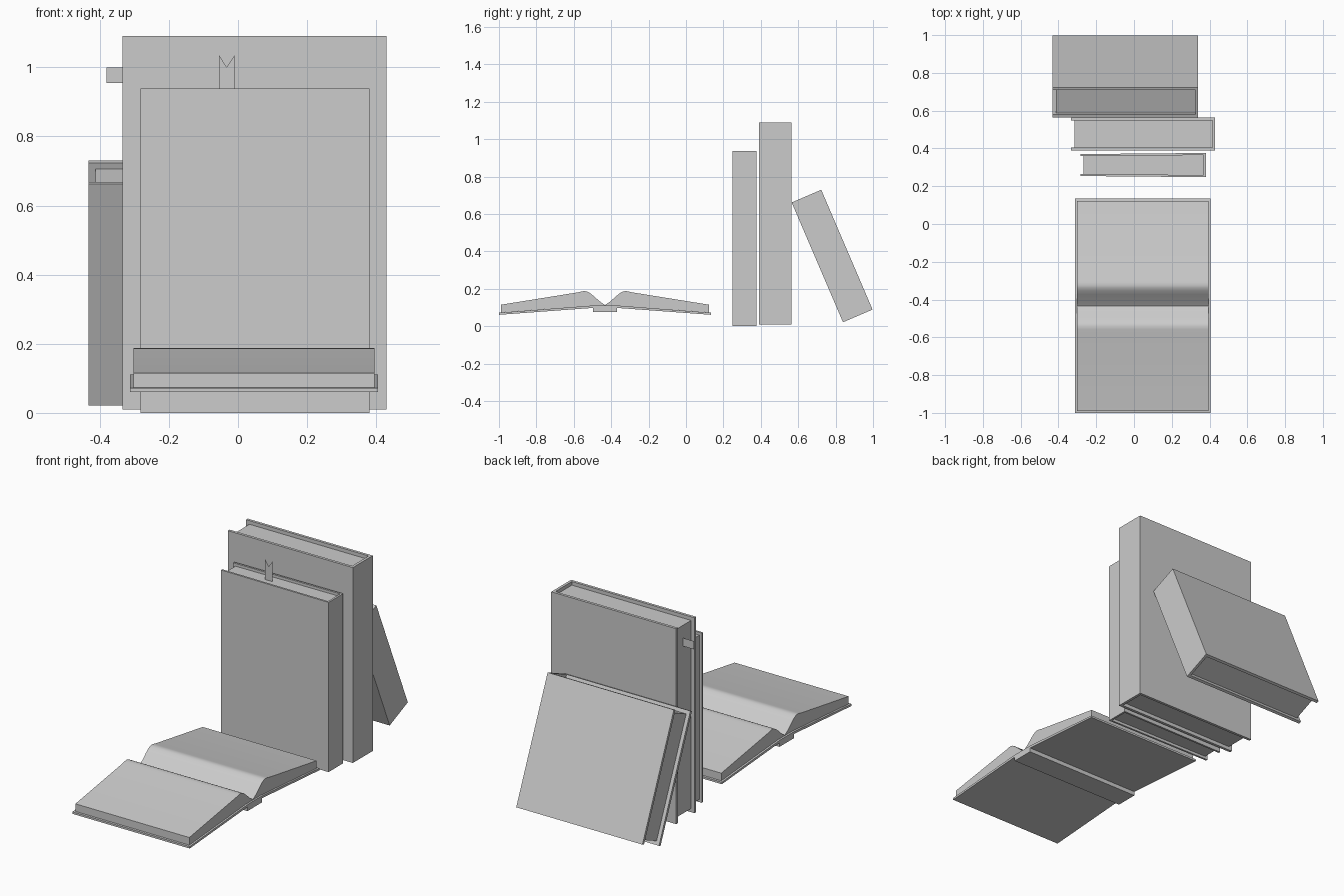
import bpy, bmesh, math
from mathutils import Matrix, Vector

if "Cube" in bpy.data.objects:
    bpy.data.objects.remove(bpy.data.objects["Cube"])


def finish(name, bm, matrix=Matrix()):
    bmesh.ops.recalc_face_normals(bm, faces=bm.faces)
    me = bpy.data.meshes.new(name)
    bm.to_mesh(me)
    bm.free()
    ob = bpy.data.objects.new(name, me)
    bpy.context.collection.objects.link(ob)
    ob.matrix_world = matrix
    return ob


def prism(name, pts, vec, matrix=Matrix()):
    """Extrude a 3D polygon along vec (no vec gives a flat sheet)."""
    bm = bmesh.new()
    face = bm.faces.new([bm.verts.new(p) for p in pts])
    if vec:
        ext = bmesh.ops.extrude_face_region(bm, geom=[face], use_keep_orig=True)
        moved = [g for g in ext["geom"] if isinstance(g, bmesh.types.BMVert)]
        bmesh.ops.translate(bm, verts=moved, vec=vec)
    return finish(name, bm, matrix)


def closed_book(name, w, d, h, matrix, taper=0.0, t=0.015, inset=0.02):
    """Book with spine at +x (x = 0), fore-edge at -w, y centred, bottom at z = 0."""
    a, b = d / 2, d / 2 - taper
    # Cover: U-shaped plan of two boards and a spine
    plan = [(-w, -b), (0, -a), (0, a), (-w, b),
            (-w, b - t), (-t, a - t), (-t, -a + t), (-w, -b + t)]
    prism(name + "_cover", [(x, y, 0) for x, y in plan], (0, 0, h), matrix)
    # Page block, recessed on three sides
    k = taper * (w - inset) / w
    plan = [(-w + inset, -a + t + k), (-t, -a + t), (-t, a - t), (-w + inset, a - t - k)]
    prism(name + "_pages", [(x, y, inset) for x, y in plan], (0, 0, h - 2 * inset), matrix)


closed_book("front_book", 0.662, 0.128, 0.938,
            Matrix.Translation((0.38, 0.312, 0.0)), taper=0.006, t=0.011, inset=0.015)
closed_book("tall_book", 0.764, 0.174, 1.08, Matrix.Translation((0.43, 0.476, 0.01)))

# Leaning book, tipped against the tall one
lean = Matrix.Translation((0.34, 0.9185, 0.055)) @ Matrix.Rotation(math.radians(23.2), 4, 'X')
closed_book("leaning_book", 0.772, 0.172, 0.697, lean)

# Ribbon with a notched end, and page tab
prism("bookmark_ribbon", [(-0.055, 0.315, 0.80), (-0.01, 0.315, 0.80), (-0.01, 0.315, 1.035),
                          (-0.0325, 0.315, 1.0), (-0.055, 0.315, 1.035)], None)
prism("page_tab", [(-0.38, 0.475, 0.955), (-0.28, 0.475, 0.955),
                   (-0.28, 0.475, 1.0), (-0.38, 0.475, 1.0)], None)

# Open book: each half is a profile in (offset from gutter, z)
MID = -0.433
board = [(0.0, 0.098), (0.062, 0.098), (0.567, 0.061), (0.567, 0.072), (0.062, 0.111), (0.0, 0.111)]
leaves = [(0.0, 0.108), (0.062, 0.111), (0.556, 0.073), (0.556, 0.115), (0.145, 0.181),
          (0.125, 0.186), (0.108, 0.188), (0.095, 0.185), (0.08, 0.177), (0.06, 0.161),
          (0.03, 0.134), (0.0, 0.113)]
for side, s in (("near", -1), ("far", 1)):
    prism("open_cover_" + side, [(-0.313, MID + s * u, z) for u, z in board], (0.718, 0, 0))
    pages = prism("open_pages_" + side, [(-0.302, MID + s * u, z) for u, z in leaves], (0.697, 0, 0))
    bpy.ops.object.select_all(action='DESELECT')
    pages.select_set(True)
    bpy.context.view_layer.objects.active = pages
    bpy.ops.object.shade_smooth_by_angle(angle=math.radians(35))

# Spine strip under the gutter
spine = [(-0.063, 0.075), (0.063, 0.075), (0.063, 0.1), (-0.063, 0.1)]
prism("open_spine", [(-0.313, MID + u, z) for u, z in spine], (0.718, 0, 0))
